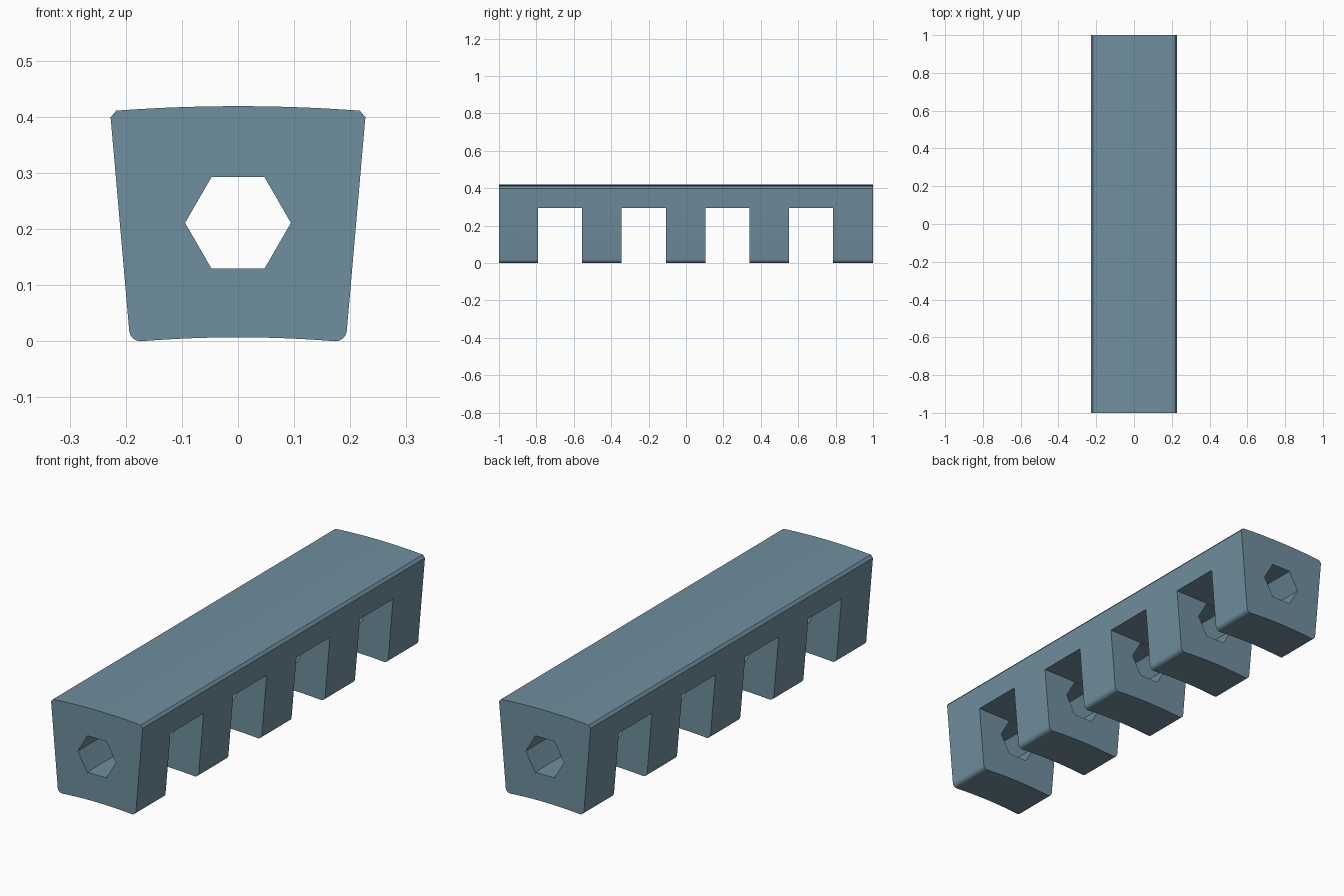
import bpy, bmesh, math

if "Cube" in bpy.data.objects:
    bpy.data.objects.remove(bpy.data.objects["Cube"])

mat = bpy.data.materials.new("slate blue")
mat.diffuse_color = (0.162, 0.275, 0.342, 1)
mat.use_nodes = True
mat.node_tree.nodes["Principled BSDF"].inputs["Base Color"].default_value = mat.diffuse_color


def prism(name, pts, y0, y1):
    """Extrude an x-z outline along y."""
    bm = bmesh.new()
    face = bm.faces.new([bm.verts.new((x, y0, z)) for x, z in pts])
    ext = bmesh.ops.extrude_face_region(bm, geom=[face])
    verts = [g for g in ext["geom"] if isinstance(g, bmesh.types.BMVert)]
    bmesh.ops.translate(bm, verts=verts, vec=(0, y1 - y0, 0))
    bmesh.ops.recalc_face_normals(bm, faces=bm.faces)
    me = bpy.data.meshes.new(name)
    bm.to_mesh(me)
    bm.free()
    me.materials.append(mat)
    ob = bpy.data.objects.new(name, me)
    bpy.context.collection.objects.link(ob)
    return ob


# Wedge profile: right half from the bottom middle up to the top middle
N = 10
half = [(0.173 * i / N, 0.007 * (1 - (i / N) ** 2)) for i in range(N)]
for i in range(9):  # rounded lower corner
    a = math.radians(-90 + 85 * i / 8)
    half.append((0.173 + 0.021 * math.cos(a), 0.021 + 0.021 * math.sin(a)))
half.append((0.227, 0.399))  # chamfered upper corner
half += [(0.217 * i / N, 0.419 - 0.008 * (i / N) ** 2) for i in range(N, -1, -1)]
outline = half + [(-x, z) for x, z in half[-2:0:-1]]
bar = prism("slotted_bar", outline, -1, 1)

# Cutters: four slots from below and a hexagonal bore
cutters = []
for y0, y1 in ((-0.79, -0.555), (-0.345, -0.108), (0.103, 0.34), (0.552, 0.787)):
    cutters.append(prism("slot_cutter", [(-0.4, -0.2), (0.4, -0.2),
                                         (0.4, 0.2935), (-0.4, 0.2935)], y0, y1))
hexagon = [(0.0943 * math.cos(k * math.pi / 3), 0.211 + 0.0943 * math.sin(k * math.pi / 3))
           for k in range(6)]
cutters.append(prism("bore_cutter", hexagon, -1.2, 1.2))

bpy.context.view_layer.objects.active = bar
for c in cutters:
    m = bar.modifiers.new("cut", "BOOLEAN")
    m.operation = "DIFFERENCE"
    m.solver = "EXACT"
    m.object = c
    bpy.ops.object.modifier_apply(modifier=m.name)
for c in cutters:
    bpy.data.objects.remove(c)

# Smooth the curved faces, keep the edges sharp
bpy.ops.object.select_all(action="DESELECT")
bar.select_set(True)
bpy.ops.object.shade_smooth_by_angle(angle=math.radians(25))
